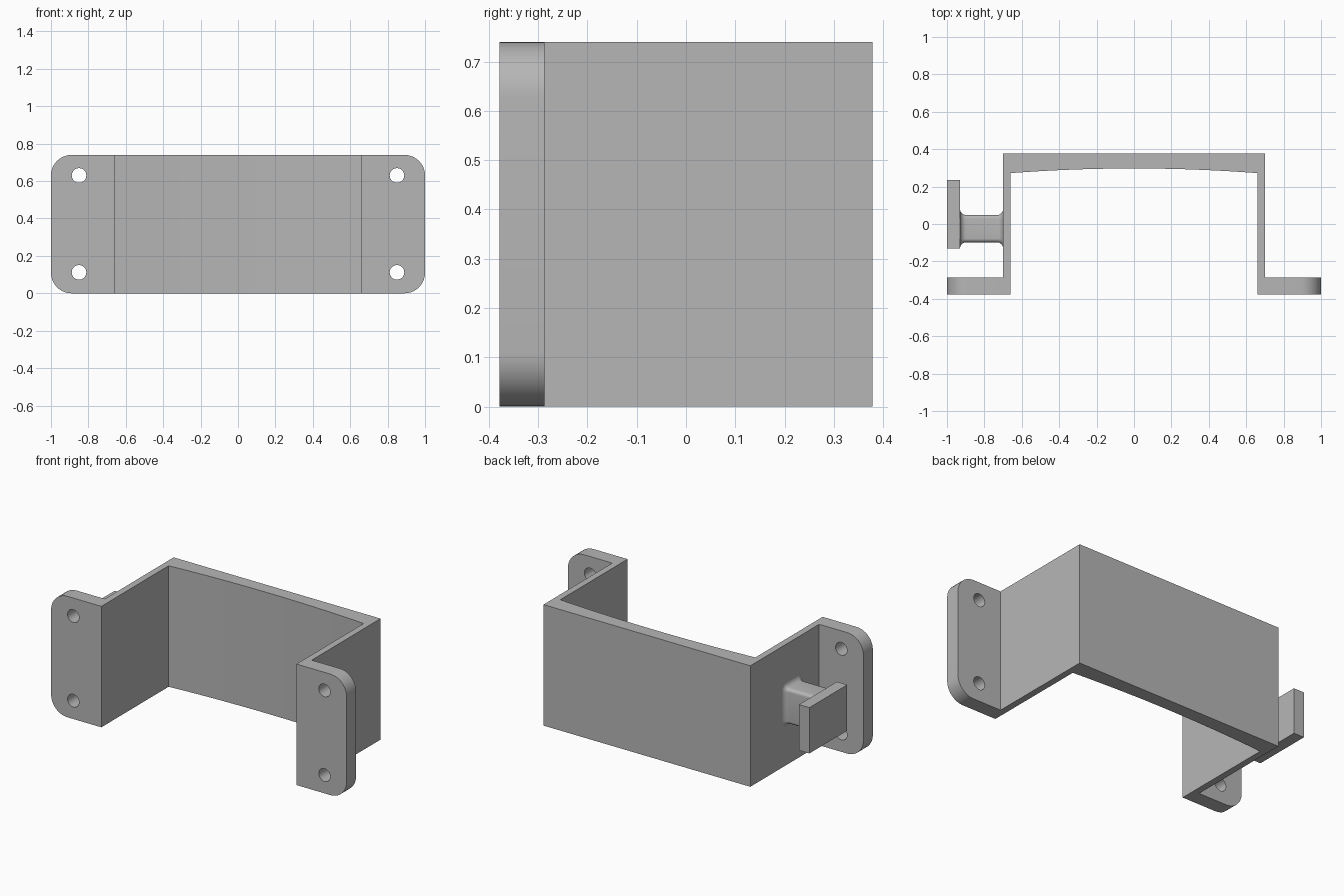
import bpy, bmesh, math
from mathutils import Matrix, Vector

cube = bpy.data.objects.get("Cube")
if cube:
    bpy.data.objects.remove(cube, do_unlink=True)

HEIGHT, DEPTH = 0.74, 0.378
OUTER, INNER = 0.70, 0.66          # side wall faces
FLANGE_BACK = -0.287

grey = bpy.data.materials.new("plain_grey")
grey.use_nodes = True
grey.diffuse_color = (0.47, 0.47, 0.47, 1)
grey.node_tree.nodes["Principled BSDF"].inputs["Base Color"].default_value = grey.diffuse_color


def make_object(name, bm):
    bmesh.ops.recalc_face_normals(bm, faces=bm.faces)
    mesh = bpy.data.meshes.new(name)
    bm.to_mesh(mesh)
    bm.free()
    mesh.materials.append(grey)
    obj = bpy.data.objects.new(name, mesh)
    bpy.context.collection.objects.link(obj)
    return obj


def activate(obj):
    bpy.ops.object.select_all(action='DESELECT')
    obj.select_set(True)
    bpy.context.view_layer.objects.active = obj


def smooth(obj):
    activate(obj)
    bpy.ops.object.shade_smooth_by_angle(angle=math.radians(30))


# Bracket: U-shaped channel with flanges, bowed inner back face
half = [(OUTER, DEPTH), (OUTER, FLANGE_BACK), (1, FLANGE_BACK), (1, -DEPTH), (INNER, -DEPTH)]
steps = 24
arc = []
for i in range(steps + 1):
    x = INNER * (1 - 2 * i / steps)
    arc.append((x, 0.297 - 0.025 * (x / INNER) ** 2))
profile = half + arc + [(-x, y) for x, y in reversed(half)]

bm = bmesh.new()
base = bm.faces.new([bm.verts.new((x, y, 0)) for x, y in profile])
top = bmesh.ops.extrude_face_region(bm, geom=[base])["geom"]
bmesh.ops.translate(bm, vec=(0, 0, HEIGHT), verts=[v for v in top if isinstance(v, bmesh.types.BMVert)])

# Rounded outer flange corners
corners = [e for e in bm.edges
           if all(abs(v.co.x) > 0.99 for v in e.verts)
           and abs(e.verts[0].co.z - e.verts[1].co.z) < 0.01]
bmesh.ops.bevel(bm, geom=corners, offset=0.11, segments=10, profile=0.5, affect='EDGES')
bracket = make_object("mounting_bracket", bm)

# Screw holes through the flanges
bm = bmesh.new()
for x in (-0.85, 0.85):
    for z in (0.112, 0.63):
        place = Matrix.Translation((x, -0.33, z)) @ Matrix.Rotation(math.pi / 2, 4, 'X')
        bmesh.ops.create_cone(bm, cap_ends=True, segments=32, radius1=0.039, radius2=0.039,
                              depth=0.3, matrix=place)
cutter = make_object("hole_cutter", bm)
cutter.hide_render = True
cut = bracket.modifiers.new("screw_holes", 'BOOLEAN')
cut.operation = 'DIFFERENCE'
cut.solver = 'EXACT'
cut.object = cutter
activate(bracket)
bpy.ops.object.modifier_apply(modifier=cut.name)
bpy.data.objects.remove(cutter, do_unlink=True)
smooth(bracket)

# Hook plate
bm = bmesh.new()
bmesh.ops.create_cube(bm, size=1, matrix=Matrix.Translation((-0.965, 0.053, 0.37))
                      @ Matrix.Diagonal((0.07, 0.366, 0.28, 1)))
make_object("hook_plate", bm)


# Hook neck: rounded rectangle lofted with a flare at both ends
def ring(bm, x, grow):
    radius = 0.02 + grow
    verts = []
    for k, (sy, sz) in enumerate(((1, 1), (-1, 1), (-1, -1), (1, -1))):
        centre = Vector((x, -0.025 + sy * 0.053, 0.37 + sz * 0.088))
        for j in range(7):
            a = math.pi / 2 * (k + j / 6)
            verts.append(bm.verts.new(centre + radius * Vector((0, math.cos(a), math.sin(a)))))
    return verts


FLARE = 0.032
angles = [math.pi / 2 * i / 8 for i in range(9)]
stations = [(-OUTER - FLARE * (1 - math.cos(a)), FLARE * (1 - math.sin(a))) for a in angles]
stations += [(-0.93 + FLARE * (1 - math.cos(a)), FLARE * (1 - math.sin(a))) for a in reversed(angles)]
bm = bmesh.new()
rings = [ring(bm, x, grow) for x, grow in stations]
for a, b in zip(rings, rings[1:]):
    for i in range(len(a)):
        j = (i + 1) % len(a)
        bm.faces.new((a[i], a[j], b[j], b[i]))
smooth(make_object("hook_neck", bm))
